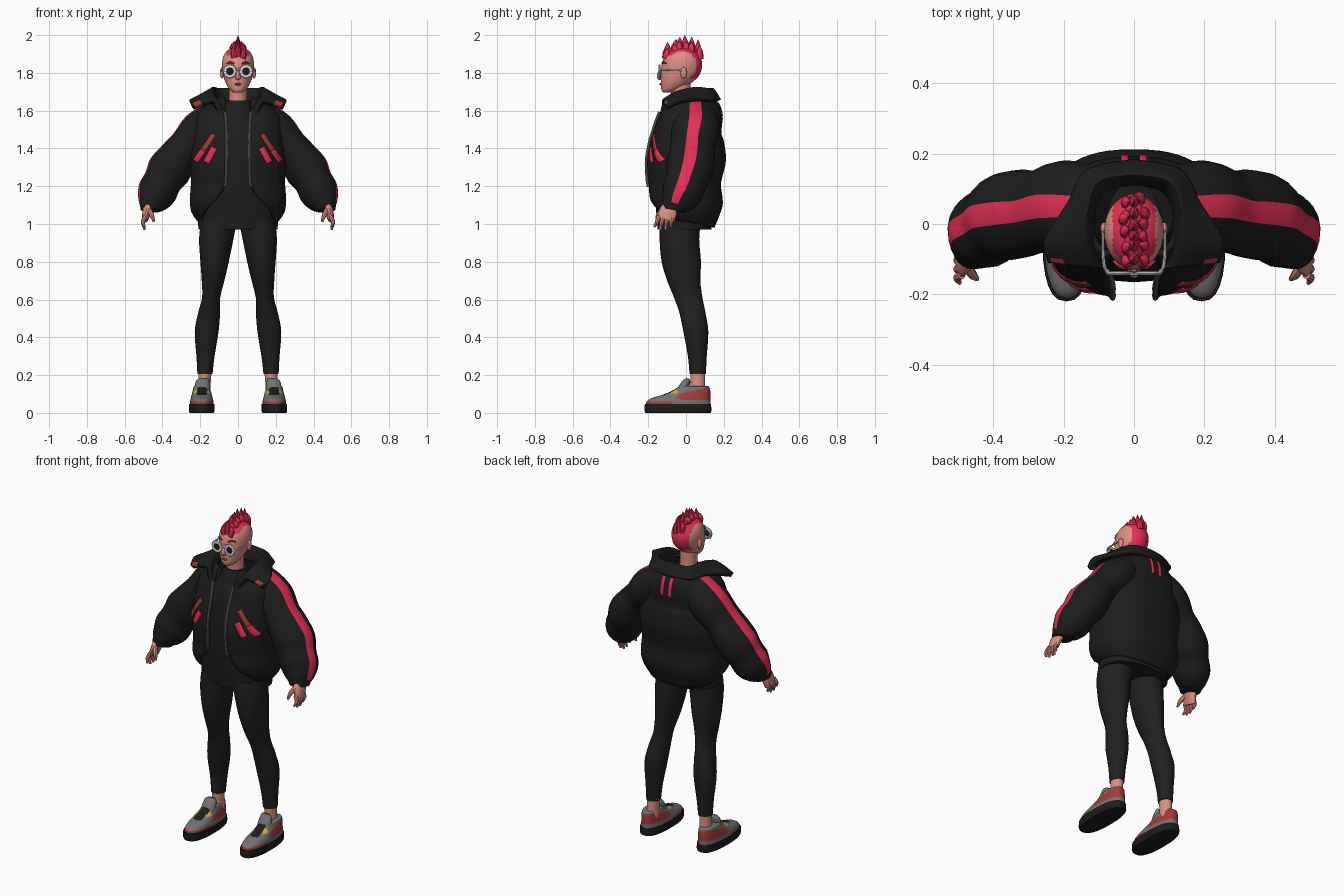
import bpy, bmesh, math, random
from mathutils import Vector, Matrix
from mathutils.bvhtree import BVHTree

if "Cube" in bpy.data.objects:
    bpy.data.objects.remove(bpy.data.objects["Cube"])
random.seed(4)
made = []


def material(name, *rgb):
    m = bpy.data.materials.new(name)
    m.use_nodes = True
    m.diffuse_color = (*rgb, 1)
    m.node_tree.nodes["Principled BSDF"].inputs["Base Color"].default_value = (*rgb, 1)
    return m


black = material("jacket black", .012, .012, .012)
charcoal = material("legging charcoal", .0145, .0145, .0145)
pink = material("hot pink", .76, .03, .09)
skin = material("skin", .72, .28, .23)
grey = material("shoe grey", .17, .17, .17)
red = material("brick red", .36, .045, .04)
white = material("frame white", .75, .75, .75)
yellow = material("accent yellow", .65, .42, .04)


def interp(rows, n=4):
    """Smooth in-between rows along a list of number tuples."""
    out = []
    for i in range(len(rows) - 1):
        a, b = rows[max(i - 1, 0)], rows[i]
        c, d = rows[i + 1], rows[min(i + 2, len(rows) - 1)]
        for k in range(n):
            t = k / n
            out.append(tuple(q + .5 * t * (r - p + t * (2*p - 5*q + 4*r - s + t * (3*(q - r) + s - p)))
                             for p, q, r, s in zip(a, b, c, d)))
    return out + [tuple(rows[-1])]


def build(name, verts, faces, mats, rule=None, mirror=False, thick=0):
    me = bpy.data.meshes.new(name)
    me.from_pydata(verts, [], faces)
    ob = bpy.data.objects.new(name, me)
    bpy.context.collection.objects.link(ob)
    for m in mats:
        me.materials.append(m)
    if rule:
        for p in me.polygons:
            p.material_index = rule(p.index, p.center)
    if mirror:
        ob.modifiers.new("mirror", "MIRROR")
    if thick:
        s = ob.modifiers.new("thickness", "SOLIDIFY")
        s.thickness = thick
    made.append(ob)
    return ob


def grid(name, rows, mats, closed=False, **kw):
    n = len(rows[0])
    faces = [(r*n + i, r*n + (i+1) % n, (r+1)*n + (i+1) % n, (r+1)*n + i)
             for r in range(len(rows) - 1) for i in range(n if closed else n - 1)]
    if closed:
        faces += [tuple(reversed(range(n))), tuple(range(len(rows)*n - n, len(rows)*n))]
    return build(name, [p for r in rows for p in r], faces, mats, **kw)


def power(v, p):
    return math.copysign(abs(v) ** p, v)


def tube(name, stations, mats, sides=24, p=1, steps=4, flat=False, **kw):
    """Stations are x, y, z, radius, radius along y."""
    st = interp(stations, steps)
    rows = []
    for i, (x, y, z, ru, rv) in enumerate(st):
        t = Vector(st[min(i + 1, len(st) - 1)][:3]) - Vector(st[max(i - 1, 0)][:3])
        t = Vector((0, 0, 1)) if flat else t.normalized()
        ref = Vector((0, 0, 1)) if abs(t.y) > .9 else Vector((0, 1, 0))
        u = ref.cross(t).normalized()
        v = t.cross(u)
        rows.append([Vector((x, y, z)) + u * ru * power(math.cos(a), p) + v * rv * power(math.sin(a), p)
                     for a in (math.tau * k / sides for k in range(sides))])
    return grid(name, rows, mats, closed=True, **kw)


def stack(name, rows, mats, x=0, **kw):
    """Level rings given as z, front y, back y, half width."""
    return tube(name, [(x, (f + b) / 2, z, w, (b - f) / 2) for z, f, b, w in rows], mats, flat=True, **kw)


def ball(name, loc, size, mat, mirror=False):
    bm = bmesh.new()
    bmesh.ops.create_uvsphere(bm, u_segments=16, v_segments=10, radius=1,
                              matrix=Matrix.Translation(loc) @ Matrix.Diagonal((*size, 1)))
    verts = [v.co.copy() for v in bm.verts]
    faces = [[v.index for v in f.verts] for f in bm.faces]
    bm.free()
    return build(name, verts, faces, [mat], mirror=mirror)


# Head with shaved hair stripe
def hair(i, c):
    return int(abs(c.x) < .06 and (c.z > 1.89 or (c.y > .01 and c.z > 1.765)))


stack("head", [(1.695, -.12, -.07, .02), (1.71, -.13, -.03, .042), (1.74, -.133, .02, .062),
               (1.78, -.133, .065, .077), (1.82, -.13, .083, .083), (1.86, -.125, .084, .084),
               (1.9, -.105, .066, .072), (1.925, -.07, .035, .046), (1.934, -.035, .005, .012)],
      [skin, pink], sides=40, rule=hair)
tube("neck", [(0, -.02, 1.58, .056, .056), (0, -.025, 1.66, .048, .05), (0, -.03, 1.75, .05, .055)], [skin])
ball("ear", (.085, -.012, 1.8), (.011, .017, .03), skin, True)
tube("nose", [(0, -.128, 1.825, .007, .007), (0, -.142, 1.79, .011, .012), (0, -.14, 1.772, .014, .01),
              (0, -.13, 1.768, .008, .005)], [skin], sides=12)
ball("lips", (0, -.133, 1.74), (.019, .007, .006), red)
tube("eyebrow", [(.02, -.126, 1.848, .004, .004), (.04, -.12, 1.856, .006, .006), (.058, -.104, 1.85, .003, .004)],
     [pink], sides=8, mirror=True)

# Mohawk of curved spikes
ball("mohawk_base", (0, -.015, 1.912), (.034, .09, .034), pink)
for i in range(6):
    for s in (-1, 1, 0):
        y = -.098 + i * .032 + abs(s) * random.uniform(-.012, .012)
        top = 1.995 - (6 if y > 0 else 3) * (y - .005) ** 2
        base = 1.928 - 4 * (y + .02) ** 2
        tip = top - abs(s) * random.uniform(.02, .035) + (.005 if i == 3 and not s else 0)
        x, lean = s * random.uniform(.014, .024), random.uniform(-.006, .018)
        tube("hair_spike", [(x, y, base - .02, .017, .02), (x * 1.3, y + lean / 2, (base + tip) / 2 - .008, .014, .018),
                            (x * .7, y + lean, tip, .001, .001)], [pink], sides=8, steps=3)

# Glasses
ring = [(.043 + .028 * math.cos(a), -.14, 1.808 + .028 * math.sin(a), .01, .006)
        for a in (math.tau * k / 8 for k in range(9))]
tube("glasses_frame", ring, [white], sides=8, steps=1, mirror=True)
ball("lens", (.043, -.14, 1.808), (.025, .004, .025), black, True)
tube("glasses_temple", [(.072, -.139, 1.815, .006, .006), (.086, -.11, 1.815, .005, .005), (.089, 0, 1.812, .004, .004)],
     [white], sides=8, mirror=True)
tube("glasses_bridge", [(-.016, -.141, 1.815, .005, .005), (.016, -.141, 1.815, .005, .005)], [white], sides=8, steps=1)

# Shirt
stack("shirt", [(.97, -.15, .135, .21), (1.1, -.16, .14, .21), (1.3, -.165, .15, .19), (1.48, -.145, .14, .16),
                (1.58, -.11, .1, .1), (1.655, -.08, .04, .062)], [black], p=.9)

# Open padded jacket: z, half width, front, back, half gap, rear drop
rows = []
for z, w, f, b, gap, drop in interp([
        (1.01, .21, .15, .15, .19, .03), (1.06, .245, .18, .175, .165, .02), (1.12, .255, .2, .195, .115, .01),
        (1.2, .25, .2, .185, .07, 0), (1.24, .25, .205, .19, .063, 0), (1.34, .255, .208, .212, .06, 0),
        (1.44, .245, .19, .2, .06, 0), (1.48, .24, .178, .188, .06, 0), (1.56, .225, .152, .192, .065, 0),
        (1.62, .18, .128, .18, .07, 0), (1.67, .12, .1, .15, .07, 0)]):
    start = math.asin((gap / w) ** 1.25)
    ring = []
    for k in range(29):
        a = start + (math.pi - start) * k / 28
        ring.append(Vector((w * power(max(math.sin(a), 0), .8),
                            -(f if math.cos(a) > 0 else b) * power(math.cos(a), .8), z + drop * math.cos(a))))
    rows.append(ring)
jacket = grid("jacket", rows, [black], mirror=True, thick=.015)
edge = [r[0] for r in rows if 1.19 < r[0].z < 1.6]
tube("zipper", [(p.x, p.y - .003, p.z, .008, .009) for p in edge], [grey], sides=8, steps=1, mirror=True)

# Fold-over collar: base, crest and outer edge per station
collar = interp([(.07, -.125, 1.59, .12, -.125, 1.66, .245, -.11, 1.63),
                 (.1, -.08, 1.62, .14, -.06, 1.7, .255, -.045, 1.66),
                 (.11, .02, 1.64, .13, .04, 1.725, .19, .06, 1.67),
                 (.08, .09, 1.64, .1, .12, 1.72, .135, .155, 1.66),
                 (0, .11, 1.64, 0, .14, 1.72, 0, .185, 1.66)], 6)
grid("collar", [interp([s[:3], s[3:6], s[6:]], 7) for s in collar], [black, red], mirror=True, thick=.03,
     rule=lambda i, c: int(.205 < c.x < .235 and c.y < -.1))

# Puffy sleeves with a stripe along the outside
tube("sleeve", [(.07, .05, 1.6, .075, .1), (.13, .05, 1.555, .095, .12), (.2, .05, 1.49, .11, .13),
                (.27, .035, 1.415, .096, .118), (.315, .03, 1.36, .102, .125), (.365, .02, 1.285, .116, .125),
                (.4, 0, 1.225, .102, .112), (.43, -.022, 1.165, .104, .11), (.452, -.05, 1.115, .08, .086),
                (.46, -.062, 1.09, .06, .07), (.462, -.066, 1.072, .054, .06)],
     [black, pink], mirror=True, rule=lambda i, c: int(i % 24 in (11, 12) and c.z > 1.11))

# Hands
tube("palm", [(.467, -.075, 1.11, .028, .036), (.482, -.095, 1.065, .024, .048), (.493, -.107, 1.02, .016, .047)],
     [skin], sides=14, mirror=True)
for i in range(4):
    y = -.07 - i * .025
    low = .985 - .015 * (i in (1, 2))
    tube("finger", [(.49, y, 1.04, .012, .012), (.503, y - .008, 1.012, .011, .011),
                    (.495, y - .01 - i * .004, low, .006, .007)], [skin], sides=8, mirror=True)
tube("thumb", [(.475, -.115, 1.08, .014, .015), (.458, -.145, 1.05, .013, .013), (.445, -.156, 1.012, .006, .006)],
     [skin], sides=8, mirror=True)

# Leggings, rising from ankle to hip
tube("legging", [(.175, .062, .205, .04, .043), (.172, .06, .3, .048, .05), (.166, .052, .43, .063, .066),
                 (.153, .034, .53, .058, .069), (.142, .012, .61, .048, .075), (.132, -.012, .7, .06, .088),
                 (.124, -.025, .8, .075, .104), (.115, -.035, .92, .091, .105), (.1, -.03, 1.02, .095, .11)],
     [charcoal], flat=True, mirror=True)
tube("ankle", [(.18, .065, .09, .036, .042), (.178, .063, .15, .033, .038), (.175, .062, .22, .035, .039)],
     [skin], mirror=True)

# Shoes
stack("sole", [(0, -.215, .13, .063), (.012, -.22, .135, .068), (.046, -.218, .132, .067)], [black],
      x=.192, p=.8, steps=2, mirror=True)


def shoe_colour(i, c):
    side = abs(c.x - .19)
    if (c.y < -.06 and c.z < .06) or (c.y > -.045 and .068 < c.z < .118 + .2 * min(c.y - .04, .08)):
        return 1
    if side < .026 and c.y < -.02 and .094 < c.z < .155:
        return 3
    return 2 if -.08 < c.y < -.045 and .1 < c.z < .125 else 0


stack("shoe_upper", [(.04, -.212, .13, .063), (.06, -.208, .13, .062), (.078, -.182, .129, .058),
                     (.098, -.118, .129, .053), (.12, -.068, .128, .047), (.138, -.04, .122, .043),
                     (.142, -.032, .11, .036)], [grey, red, yellow, black],
      x=.192, p=.85, sides=40, steps=6, mirror=True, rule=shoe_colour)
tube("tongue", [(.19, -.025, .11, .042, .028), (.188, -.004, .15, .04, .024), (.185, .006, .172, .033, .018),
                (.185, .008, .182, .024, .008)], [grey], sides=16, mirror=True)

# Stripes lying on the jacket cloth
cloth = BVHTree.FromPolygons([v.co for v in jacket.data.vertices], [p.vertices[:] for p in jacket.data.polygons])


def stripe(name, start, end, width, mat, side=-1):
    a, b = Vector(start), Vector(end)
    across = (b - a).orthogonal().normalized() * width / 2
    rows = []
    for k in range(13):
        row = []
        for s in (-1, 0, 1):
            q = a.lerp(b, k / 12) + across * s
            hit = cloth.ray_cast(Vector((q.x, side, q.y)), Vector((0, -side, 0)))[0]
            row.append(Vector((q.x, (hit.y if hit else side * .15) + side * .005, q.y)))
        rows.append(row)
    grid(name, rows, [mat], mirror=True, thick=.003)


stripe("pocket_stripe", (.128, 1.475), (.185, 1.39), .026, red)
stripe("pocket_stripe_end", (.185, 1.39), (.224, 1.332), .03, pink)
stripe("pocket_flash", (.125, 1.405), (.168, 1.325), .034, pink)
stripe("back_mark", (.026, 1.645), (.026, 1.535), .022, pink, 1)

# Shading
bpy.ops.object.select_all(action="DESELECT")
for ob in made:
    ob.select_set(True)
bpy.context.view_layer.objects.active = made[0]
bpy.ops.object.shade_smooth_by_angle(angle=math.radians(40))
